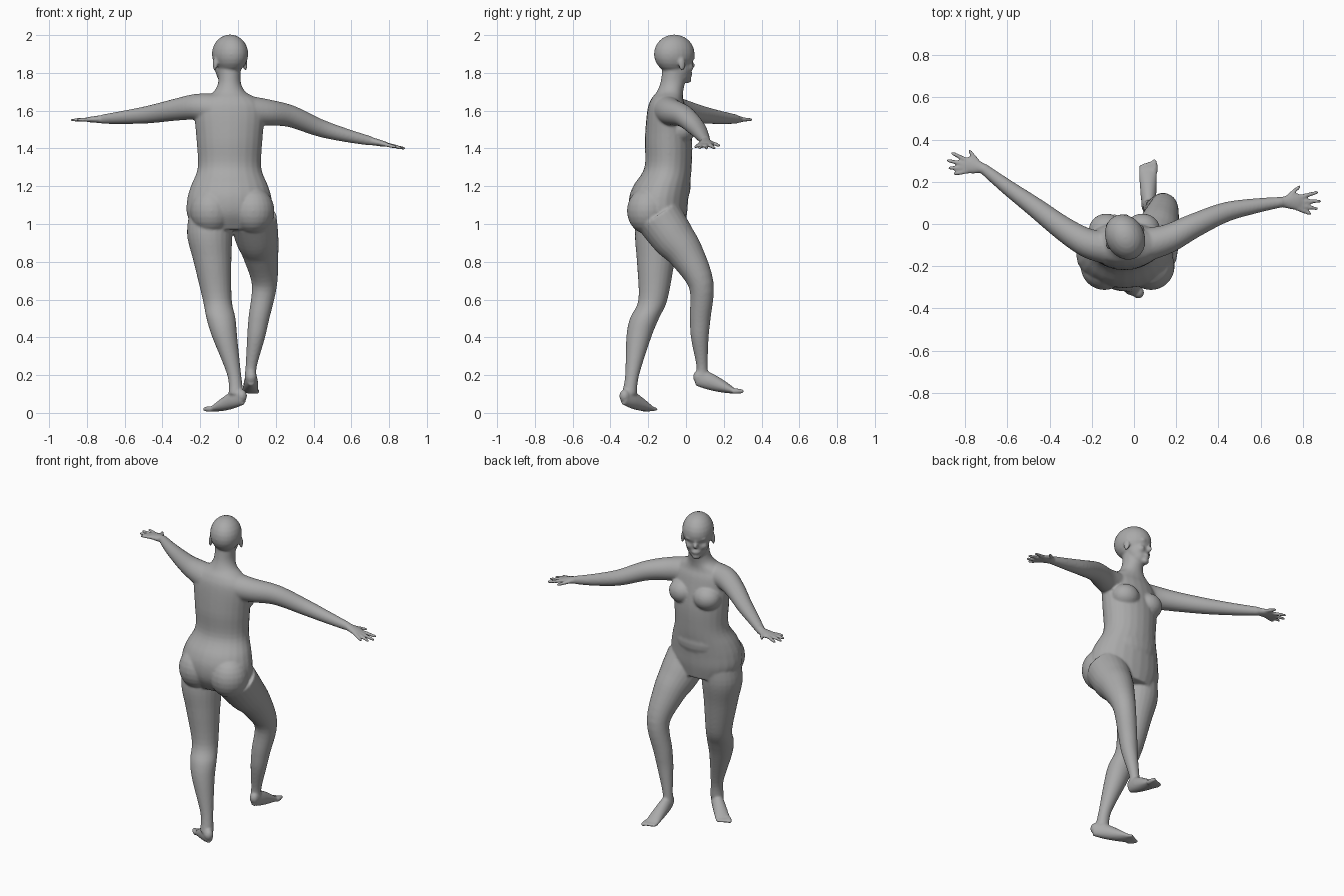
import bpy, bmesh, math
from mathutils import Vector, Matrix

default_cube = bpy.data.objects.get("Cube")
if default_cube:
    bpy.data.objects.remove(default_cube)

bm = bmesh.new()
SIDEWAYS, UP = Vector((1, 0, 0)), Vector((0, 0, 1))
RING, STEPS = 24, 5


def spline(rows):
    """Catmull-Rom curve through rows of numbers."""
    rows = [Vector(row) for row in rows]
    padded = [rows[0], *rows, rows[-1]]
    curve = []
    for before, start, end, after in zip(padded, padded[1:], padded[2:], padded[3:]):
        leave, arrive = (end - before) / 2, (after - start) / 2
        for step in range(STEPS):
            t = step / STEPS
            ease = t * t * (3 - 2 * t)
            curve.append(start.lerp(end, ease) + leave * t * (1 - t) ** 2
                         - arrive * t * t * (1 - t))
    return curve + [rows[-1]]


def loft(rows, side=SIDEWAYS, level=False):
    """Closed tube; each row is a centre, the radius along side and the radius across."""
    rows = spline(rows)
    centres = [Vector(row[:3]) for row in rows]
    rings = []
    for index, (centre, row) in enumerate(zip(centres, rows)):
        ahead = centres[min(index + 1, len(centres) - 1)]
        behind = centres[max(index - 1, 0)]
        along = UP if level else (ahead - behind).normalized()
        u = (side - along * side.dot(along)).normalized()
        v = along.cross(u)
        angles = [math.tau * k / RING for k in range(RING)]
        rings.append([bm.verts.new(centre + u * row[3] * math.cos(angle)
                                   + v * row[4] * math.sin(angle)) for angle in angles])
    for lower, upper in zip(rings, rings[1:]):
        for k in range(RING):
            bm.faces.new((lower[k - 1], lower[k], upper[k], upper[k - 1]))
    bm.faces.new(reversed(rings[0]))
    bm.faces.new(rings[-1])


def limb(rows, side=SIDEWAYS, level=False):
    """Round tube; each row is a centre and a radius."""
    loft([(*row, row[-1]) for row in rows], side, level)


def ball(centre, radii, yaw=0):
    matrix = (Matrix.Translation(centre) @ Matrix.Rotation(yaw, 4, 'Z')
              @ Matrix.Diagonal((*radii, 1)))
    bmesh.ops.create_uvsphere(bm, u_segments=RING, v_segments=RING // 2,
                              radius=1, matrix=matrix)


def digit(root, tip, radius):
    """Finger or toe with a rounded, slightly narrower tip."""
    slim = radius * .8
    limb([(*root, radius), (*root.lerp(tip, .5), radius), (*tip, slim)],
         (tip - root).cross(UP))
    ball(tip, (slim, slim, slim))


def foot(heel, toe_base, outward):
    """Foot that flattens and widens from heel to toes; outward runs to the little toe."""
    heel, toe_base = Vector(heel), Vector(toe_base)
    stride = toe_base - heel
    across = stride.cross(UP).normalized()
    rows = []
    for step in range(STEPS):
        t = step / (STEPS - 1)
        rows.append((*(heel + stride * t), .026 + .018 * math.sqrt(t), .048 - .034 * t * t))
    loft(rows, across)
    ball(heel, (.028, .028, .035))
    forward = Vector((stride.x, stride.y, 0)).normalized()
    for k in range(5):
        root = toe_base + across * outward * (k - 2) * .016
        digit(root - forward * .01, root + forward * (.04 - .005 * k),
              .011 if k else .015)


def hand(wrist, middle_tip, turn):
    """Flat palm with fingers fanned about the wrist, thumb first."""
    wrist, middle_tip = Vector(wrist), Vector(middle_tip)
    reach = middle_tip - wrist
    across = reach.cross(UP)
    palm = wrist + reach * .4
    loft([(*wrist, .024, .022), (*wrist.lerp(palm, .6), .036, .018),
          (*palm, .04, .015), (*(wrist + reach * .5), .036, .012)], across)
    for angle, length in zip((-40, -14, 0, 12, 24), (.6, .95, 1, .93, .8)):
        swing = Matrix.Rotation(math.radians(angle) * turn, 3, 'Z')
        tip = wrist + swing @ reach * length
        digit(wrist.lerp(tip, .4), tip, .011)


def arm(path, middle_tip, turn):
    """Evenly tapering arm that ends in a hand."""
    limb([(*point, .08 - .011 * k) for k, point in enumerate(path)], UP)
    hand(path[-1], middle_tip, turn)


# Torso and neck: height, half width, depth position, half depth
MIDDLE = -.045
torso = [(.97, .18, -.13, .12), (1.05, .225, -.145, .15), (1.13, .224, -.145, .157),
         (1.2, .205, -.13, .15), (1.3, .168, -.095, .125), (1.45, .175, -.093, .125),
         (1.6, .185, -.1, .105), (1.66, .15, -.1, .085), (1.7, .085, -.085, .07),
         (1.75, .06, -.07, .065), (1.82, .06, -.06, .065)]
loft([(MIDDLE, depth, height, half, thick) for height, half, depth, thick in torso],
     level=True)

# Buttocks, breasts and belly
for side in (-1, 1):
    ball((side * .11 - .03, -.2, 1.07), (.113, .113, .125))
    ball((side * .085 + MIDDLE, -.03, 1.5), (.085, .08, .075))
ball((MIDDLE, -.06, 1.2), (.15, .085, .11))

# Trailing leg and foot
limb([(-.14, -.14, 1.1, .11), (-.15, -.15, .95, .12), (-.135, -.16, .8, .1),
      (-.11, -.175, .6, .077), (-.09, -.22, .5, .077), (-.07, -.25, .4, .066),
      (-.02, -.285, .2, .037), (-.01, -.3, .1, .04)], level=True)
foot((.02, -.325, .09), (-.125, -.195, .02), 1)

# Leading leg and foot
limb([(.08, -.14, 1.03, .125), (.1, -.07, .93, .115), (.12, 0, .84, .095),
      (.14, .08, .68, .067), (.11, .075, .5, .055), (.095, .073, .4, .047),
      (.07, .085, .25, .03), (.067, .085, .18, .033)])
foot((.07, .065, .19), (.066, .255, .115), -1)

# Arms and hands, swept forward
arm([(-.13, -.11, 1.61), (-.22, -.09, 1.62), (-.33, -.025, 1.605),
     (-.47, .08, 1.58), (-.6, .175, 1.565), (-.716, .265, 1.555)],
    (-.88, .3, 1.55), 1)
arm([(.05, -.1, 1.6), (.16, -.07, 1.59), (.28, -.01, 1.57),
     (.43, .055, 1.51), (.57, .085, 1.47), (.7, .104, 1.44)],
    (.88, .108, 1.4), -1)

# Head, turned aside; parts sit in its own frame: sideways, forward, height
YAW = math.radians(27)
head_frame = Matrix.Translation((-.042, -.062, 0)) @ Matrix.Rotation(YAW, 4, 'Z')


def head_part(sideways, forward, height, *radii):
    """Ball on the head, mirrored when it sits off the middle."""
    for x in {sideways, -sideways}:
        ball(head_frame @ Vector((x, forward, height)), radii, YAW)


def build_head():
    head_part(0, 0, 1.9, .092, .112, .103)            # skull
    head_part(0, .03, 1.84, .07, .068, .09)           # face
    head_part(0, .035, 1.81, .06, .058, .07)          # jaw
    head_part(0, .077, 1.765, .026, .022, .02)        # chin
    head_part(0, .1, 1.84, .014, .022, .018)          # nose tip
    head_part(0, .094, 1.86, .01, .018, .03)          # nose bridge
    head_part(0, .09, 1.795, .026, .014, .015)        # lips
    head_part(.03, .086, 1.88, .03, .016, .012)       # brows
    head_part(.038, .066, 1.83, .026, .026, .026)     # cheeks
    head_part(.09, 0, 1.845, .01, .02, .034)          # ears


build_head()

bmesh.ops.recalc_face_normals(bm, faces=bm.faces)
mesh = bpy.data.meshes.new("body")
bm.to_mesh(mesh)
bm.free()
body = bpy.data.objects.new("body", mesh)
bpy.context.collection.objects.link(body)

# Fuse the parts into one skin and soften the joins
remesh = body.modifiers.new("fuse", 'REMESH')
remesh.mode = 'VOXEL'
remesh.voxel_size = .0065
soften = body.modifiers.new("soften", 'SMOOTH')
soften.iterations = 8
bpy.context.view_layer.objects.active = body
body.select_set(True)
for modifier_name in ("fuse", "soften"):
    bpy.ops.object.modifier_apply(modifier=modifier_name)

# Single grey skin
skin = bpy.data.materials.new("grey skin")
skin.use_nodes = True
grey = (.4, .4, .4, 1)
skin.diffuse_color = grey
skin.node_tree.nodes["Principled BSDF"].inputs["Base Color"].default_value = grey
body.data.materials.clear()
body.data.materials.append(skin)
bpy.ops.object.shade_smooth()
